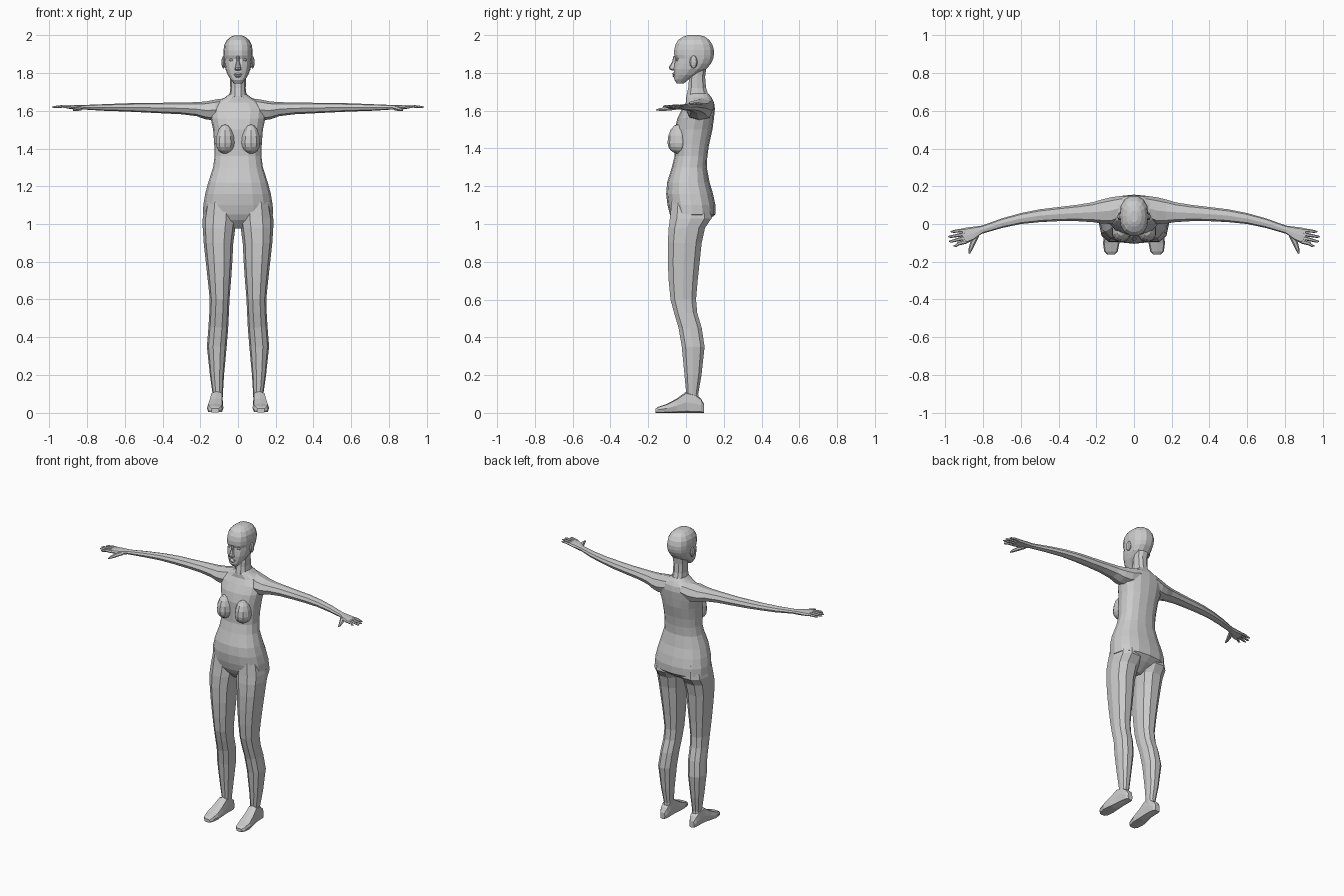
import bpy, bmesh, math
from mathutils import Vector


def finish(name, bm, mirror=False):
    bmesh.ops.recalc_face_normals(bm, faces=bm.faces)
    me = bpy.data.meshes.new(name)
    bm.to_mesh(me)
    bm.free()
    ob = bpy.data.objects.new(name, me)
    bpy.context.collection.objects.link(ob)
    if mirror:
        mod = ob.modifiers.new("Mirror", 'MIRROR')
        mod.use_axis[0] = True
    return ob


def spow(v, p):
    return math.copysign(abs(v) ** p, v) if abs(v) > 1e-6 else 0.0


def loft(name, axis, rings, n, power=0.85, mirror=False):
    """Skin rounded sections (t, a0, a1, b0, b1) stacked along an axis."""
    bm = bmesh.new()
    loops = []
    for t, a0, a1, b0, b1 in rings:
        loop = []
        for i in range(n):
            w = 2 * math.pi * i / n
            a = (a0 + a1) / 2 + (a1 - a0) / 2 * spow(math.cos(w), power)
            b = (b0 + b1) / 2 + (b1 - b0) / 2 * spow(math.sin(w), power)
            co = {'x': (t, a, b), 'y': (a, t, b), 'z': (a, b, t)}[axis]
            loop.append(bm.verts.new(co))
        loops.append(loop)
    for lo, hi in zip(loops, loops[1:]):
        for i in range(n):
            j = (i + 1) % n
            bm.faces.new((lo[i], lo[j], hi[j], hi[i]))
    bm.faces.new(loops[0])
    bm.faces.new(loops[-1])
    return finish(name, bm, mirror)


def sym(rings):
    return [(z, -w, w, f, b) for z, w, f, b in rings]


def blob(name, center, radii, seg=10, rows=8, stretch_up=1.0):
    bm = bmesh.new()
    bmesh.ops.create_uvsphere(bm, u_segments=seg, v_segments=rows, radius=1)
    for v in bm.verts:
        up = stretch_up if v.co.z > 0 else 1.0
        v.co = Vector(center) + Vector((v.co.x * radii[0], v.co.y * radii[1],
                                        v.co.z * radii[2] * up))
    return finish(name, bm, True)


def finger(name, points):
    """Tapered six-sided digit through (x, y, z, radius) points."""
    bm = bmesh.new()
    d = (Vector(points[-1][:3]) - Vector(points[0][:3])).normalized()
    side = d.cross(Vector((0, 0, 1))).normalized()
    up = side.cross(d)
    loops = []
    for x, y, z, r in points:
        loops.append([bm.verts.new(Vector((x, y, z)) + r * (
            side * math.cos(k * math.pi / 3) + up * 0.85 * math.sin(k * math.pi / 3)))
            for k in range(6)])
    for lo, hi in zip(loops, loops[1:]):
        for i in range(6):
            bm.faces.new((lo[i], lo[(i + 1) % 6], hi[(i + 1) % 6], hi[i]))
    bm.faces.new(loops[0])
    bm.faces.new(loops[-1])
    return finish(name, bm, True)


# Torso: crotch, hips, waist, ribcage, shoulders
loft("torso", 'z', sym([
    (0.975, .03, -.03, .05), (1.02, .12, -.07, .12), (1.05, .186, -.085, .155),
    (1.10, .184, -.098, .156), (1.16, .174, -.105, .143), (1.22, .158, -.10, .125),
    (1.30, .132, -.075, .11), (1.36, .124, -.06, .113), (1.42, .126, -.06, .122),
    (1.50, .132, -.060, .14), (1.56, .145, -.045, .148), (1.61, .15, -.02, .153),
    (1.645, .12, 0, .148), (1.67, .07, .0, .135), (1.69, .045, .01, .12)]), 16)
blob("breast", (.068, -.04, 1.43), (.052, .058, .058), stretch_up=1.7)

# Neck and head
loft("neck", 'z', sym([
    (1.62, .06, .0, .135), (1.68, .046, .0, .122), (1.72, .041, .01, .108),
    (1.78, .042, .015, .103), (1.83, .045, .02, .11)]), 10)
loft("head", 'z', sym([
    (1.745, .022, -.05, -.01), (1.765, .038, -.063, .015), (1.79, .054, -.064, .06),
    (1.82, .066, -.066, .11), (1.85, .072, -.062, .135), (1.875, .075, -.057, .146),
    (1.895, .077, -.065, .15), (1.92, .077, -.065, .15), (1.95, .073, -.058, .142),
    (1.975, .06, -.043, .125), (1.992, .04, -.015, .10), (2.0, .02, .01, .07)]), 14)

# Face details
loft("nose", 'z', sym([
    (1.89, .008, -.067, -.04), (1.86, .009, -.073, -.04), (1.83, .015, -.091, -.04),
    (1.82, .018, -.088, -.04), (1.813, .013, -.074, -.04)]), 8)
loft("upper_lip", 'z', sym([
    (1.802, .012, -.068, -.03), (1.794, .024, -.074, -.03), (1.79, .026, -.068, -.03)]), 8)
loft("lower_lip", 'z', sym([
    (1.79, .024, -.066, -.03), (1.784, .02, -.072, -.03), (1.776, .01, -.065, -.03)]), 8)
blob("eye", (.033, -.041, 1.87), (.015, .013, .009), 8, 6)
blob("ear", (.077, .04, 1.858), (.011, .021, .034), 8, 6)

# Legs: hip, thigh, knee, calf, ankle
loft("leg", 'z', [
    (1.12, .02, .17, -.08, .13), (1.03, .006, .187, -.09, .14),
    (.98, .014, .187, -.096, .105), (.90, .025, .182, -.10, .087),
    (.80, .03, .171, -.10, .076), (.70, .037, .16, -.095, .065),
    (.60, .045, .15, -.085, .056), (.53, .048, .152, -.066, .062),
    (.45, .052, .157, -.042, .086), (.35, .06, .165, -.025, .101),
    (.20, .074, .149, -.01, .084), (.10, .08, .135, .0, .066),
    (.04, .083, .137, .0, .075)], 10, mirror=True)
loft("foot", 'y', [
    (.096, .093, .128, 0, .045), (.08, .084, .138, 0, .075), (.05, .08, .142, 0, .10),
    (.0, .08, .146, 0, .112), (-.05, .079, .156, 0, .075), (-.10, .077, .165, 0, .048),
    (-.145, .086, .158, 0, .033), (-.161, .10, .142, 0, .022)], 8, .5, True)

# Arms: shoulder, elbow, wrist
loft("arm", 'x', [
    (.06, .03, .15, 1.57, 1.668), (.12, .0, .142, 1.548, 1.66),
    (.17, .003, .13, 1.555, 1.65), (.22, .01, .115, 1.572, 1.646),
    (.30, .015, .102, 1.582, 1.645), (.40, .015, .09, 1.587, 1.643),
    (.50, .01, .078, 1.592, 1.643), (.60, .0, .058, 1.597, 1.64),
    (.70, -.021, .03, 1.60, 1.636), (.80, -.05, -.006, 1.606, 1.632),
    (.83, -.06, -.014, 1.607, 1.631)], 8, mirror=True)

# Hands: palm, four fingers, thumb
loft("palm", 'x', [
    (.81, -.053, -.010, 1.606, 1.631), (.85, -.085, -.014, 1.607, 1.632),
    (.885, -.101, -.018, 1.61, 1.632), (.91, -.103, -.024, 1.613, 1.63)],
    8, .6, True)
tips = [("index_finger", -.094, .957, -.116), ("middle_finger", -.073, .982, -.092),
        ("ring_finger", -.053, .985, -.067), ("little_finger", -.033, .972, -.040)]
for name, y, tx, ty in tips:
    finger(name, [(.89, y, 1.622, .011), (.93, y + (ty - y) * .45, 1.624, .0095),
                  (tx - .012, ty, 1.621, .007), (tx, ty, 1.62, .003)])
finger("thumb", [(.835, -.06, 1.615, .015), (.855, -.10, 1.61, .014),
                 (.868, -.135, 1.606, .010), (.873, -.157, 1.604, .004)])
